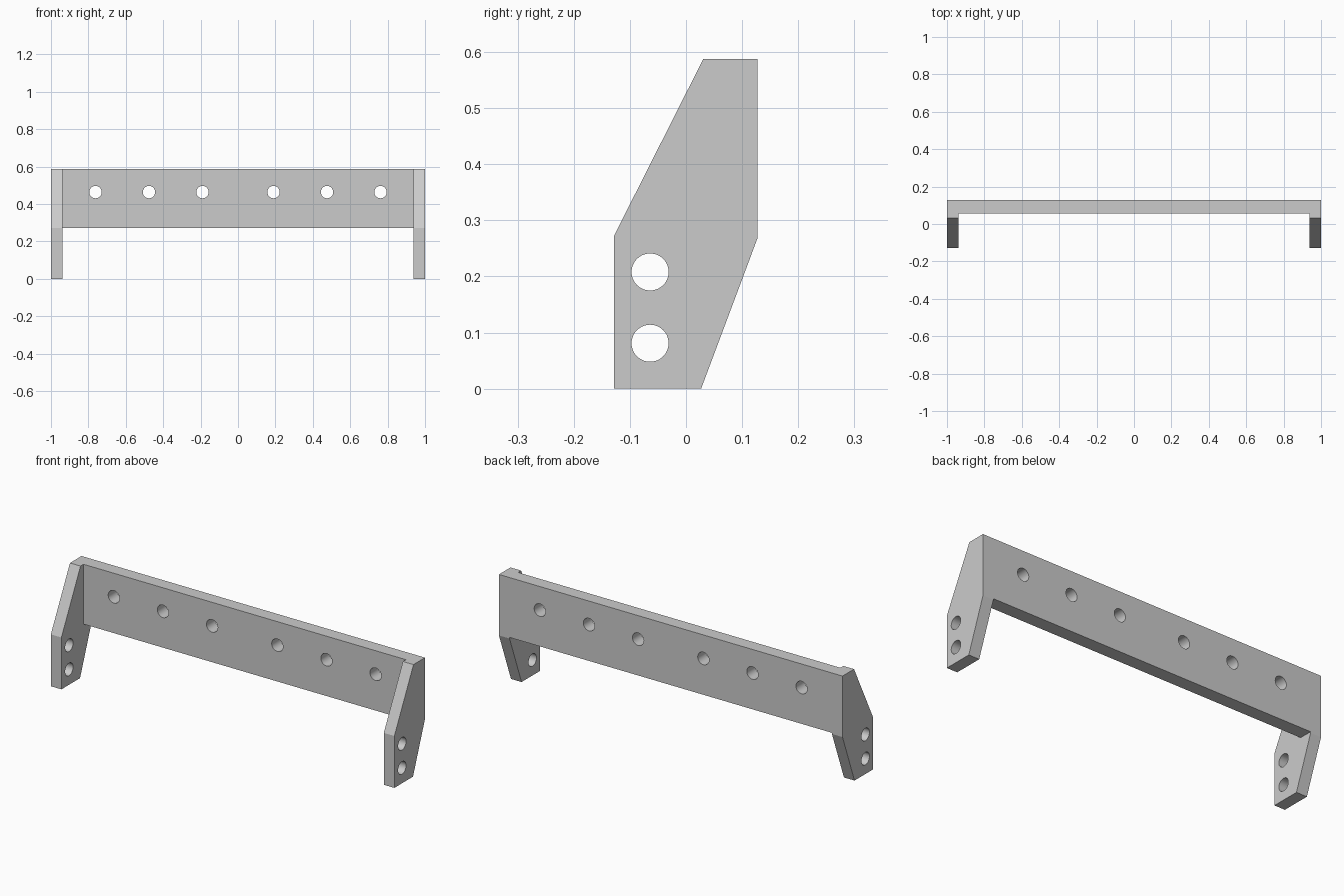
import bpy
import bmesh
from math import pi, radians

if "Cube" in bpy.data.objects:
    bpy.data.objects.remove(bpy.data.objects["Cube"])

INNER_X = 0.9385     # inside face of the end plates
BAR_FRONT = 0.056    # front face of the cross bar
BAR_BOTTOM = 0.273   # underside of the cross bar
HOLE_R = 0.033


def extrude_profile(name, points, half_width):
    """Extrude a (y, z) outline along x, centred on x = 0."""
    bm = bmesh.new()
    face = bm.faces.new([bm.verts.new((-half_width, y, z)) for y, z in points])
    ext = bmesh.ops.extrude_face_region(bm, geom=[face])
    verts = [g for g in ext["geom"] if isinstance(g, bmesh.types.BMVert)]
    bmesh.ops.translate(bm, verts=verts, vec=(2 * half_width, 0, 0))
    bmesh.ops.recalc_face_normals(bm, faces=bm.faces)
    mesh = bpy.data.meshes.new(name)
    bm.to_mesh(mesh)
    bm.free()
    obj = bpy.data.objects.new(name, mesh)
    bpy.context.collection.objects.link(obj)
    return obj


def box(lo, hi):
    bpy.ops.mesh.primitive_cube_add(size=1, location=[(a + b) / 2 for a, b in zip(lo, hi)])
    obj = bpy.context.object
    obj.scale = [b - a for a, b in zip(lo, hi)]
    return obj


def drill(location, rotation, depth):
    bpy.ops.mesh.primitive_cylinder_add(vertices=48, radius=HOLE_R, depth=depth,
                                        location=location, rotation=rotation)
    return bpy.context.object


def cut(target, cutter):
    cutter.hide_render = True
    bpy.context.view_layer.update()
    mod = target.modifiers.new("cut", "BOOLEAN")
    mod.operation = "DIFFERENCE"
    mod.solver = "EXACT"
    mod.object = cutter
    bpy.ops.object.select_all(action="DESELECT")
    bpy.context.view_layer.objects.active = target
    target.select_set(True)
    bpy.ops.object.modifier_apply(modifier=mod.name)
    bpy.data.objects.remove(cutter)


# End plate outline run across the full width
outline = [(-0.128, 0), (0.027, 0), (0.127, 0.267), (0.127, 0.588), (0.031, 0.588), (-0.128, 0.273)]
bracket = extrude_profile("mounting_bracket", outline, 1.0)

# Clear the space in front of and below the cross bar
cut(bracket, box((-INNER_X, -0.5, -0.2), (INNER_X, BAR_FRONT, 0.8)))
cut(bracket, box((-INNER_X, -0.4, -0.3), (INNER_X, 0.5, BAR_BOTTOM)))

# Six holes through the cross bar
for side in (-1, 1):
    for x in (0.19, 0.476, 0.762):
        cut(bracket, drill((side * x, 0.09, 0.464), (pi / 2, 0, 0), 0.3))

# Two holes through each end plate
for z in (0.081, 0.208):
    cut(bracket, drill((0, -0.064, z), (0, pi / 2, 0), 2.4))

bpy.ops.object.shade_smooth_by_angle(angle=radians(20))
